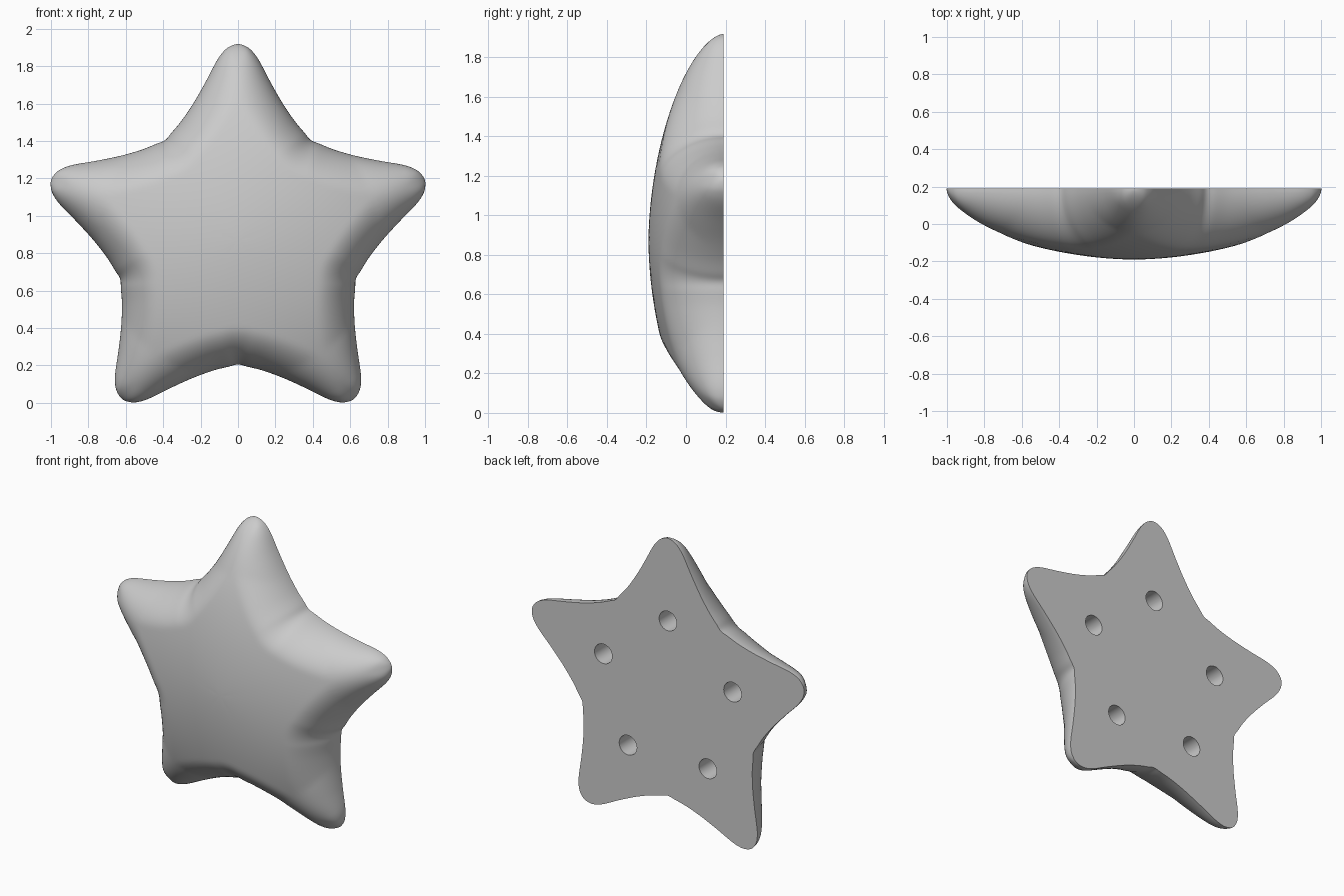
import bpy, bmesh
from math import sin, cos, pi, sqrt
from mathutils import Vector
from mathutils.kdtree import KDTree

if "Cube" in bpy.data.objects:
    bpy.data.objects.remove(bpy.data.objects["Cube"])

ARM, DEPTH, BACK, CENTRE = 1.05, 0.38, 0.19, 0.868
EDGE = 0.2      # width of the rounded border
RINGS = 36

# Half of one arm: (distance along the arm, half width), tip to notch
HALF = [(1.05, 0), (1.038, .042), (1.012, .076), (.96, .114), (.85, .172),
        (.736, .237), (.64, .302), (.5755, .356), (.536, .39)]


def star_points():
    """Control points all round the star, clockwise from the top tip."""
    arm = [(a, -w) for a, w in HALF[:0:-1]] + HALF[:-1]
    points = []
    for i in range(5):
        t = i * 2 * pi / 5
        points += [Vector((a * sin(t) + w * cos(t), a * cos(t) - w * sin(t))) for a, w in arm]
    return points


def smooth_loop(points, steps):
    """Closed Catmull-Rom curve."""
    out, n = [], len(points)
    for i in range(n):
        p, q, r, s = (points[(i + k) % n] for k in (-1, 0, 1, 2))
        for j in range(steps):
            t = j / steps
            out.append((2 * q + (r - p) * t + (2 * p - 5 * q + 4 * r - s) * t ** 2
                        + (3 * q - p - 3 * r + s) * t ** 3) / 2)
    return out


outline = smooth_loop(star_points(), 5)
dense = smooth_loop(star_points(), 60)
tree = KDTree(len(dense))
for i, p in enumerate(dense):
    tree.insert(p.to_3d(), i)
tree.balance()


def rim_distance(p):
    return tree.find(p.to_3d())[2]


def height(p):
    """Domed ridge, falling in a quarter round to the rim."""
    r = min(p.length, ARM)
    dome = DEPTH * (1 - (r / ARM) ** 1.8) ** 0.6
    width = min(EDGE, rim_distance(Vector((0, r))))
    x = min(1, rim_distance(p) / max(width, 1e-4))
    return dome * sqrt(1 - (1 - x) ** 2)


# Star body: rings from the rim to the middle, with a flat back
bm = bmesh.new()
loops = []
for k in range(RINGS):
    s = 1 - (k / RINGS) ** 2
    loops.append([bm.verts.new((p.x * s, BACK - (height(p * s) if k else 0), p.y * s + CENTRE))
                  for p in outline])
middle = bm.verts.new((0, BACK - DEPTH, CENTRE))
n = len(outline)
for i in range(n):
    j = (i + 1) % n
    for a, b in zip(loops, loops[1:]):
        bm.faces.new((a[i], a[j], b[j], b[i]))
    bm.faces.new((loops[-1][i], loops[-1][j], middle))
bm.faces.new(loops[0])
bmesh.ops.recalc_face_normals(bm, faces=bm.faces)
mesh = bpy.data.meshes.new("star_body")
bm.to_mesh(mesh)
bm.free()
star = bpy.data.objects.new("star_body", mesh)
bpy.context.collection.objects.link(star)

grey = bpy.data.materials.new("plain_grey")
grey.use_nodes = True
colour = (0.6, 0.6, 0.6, 1)
grey.diffuse_color = colour
grey.node_tree.nodes["Principled BSDF"].inputs["Base Color"].default_value = colour
mesh.materials.append(grey)

# Five round sockets in the back, one per arm
bpy.context.view_layer.objects.active = star
for i in range(5):
    t = i * 2 * pi / 5
    bpy.ops.mesh.primitive_cylinder_add(
        vertices=32, radius=0.065, depth=0.4, rotation=(pi / 2, 0, 0),
        location=(0.5 * sin(t), BACK, CENTRE + 0.5 * cos(t)))
    cutter = bpy.context.object
    cutter.name = "socket_cutter"
    cutter.hide_render = True
    cutter.data.materials.append(grey)
    bpy.context.view_layer.objects.active = star
    cut = star.modifiers.new("socket", "BOOLEAN")
    cut.operation, cut.solver, cut.object = "DIFFERENCE", "EXACT", cutter
    bpy.ops.object.modifier_apply(modifier=cut.name)
    bpy.data.objects.remove(cutter)

bpy.ops.object.select_all(action="DESELECT")
star.select_set(True)
bpy.context.view_layer.objects.active = star
bpy.ops.object.shade_smooth_by_angle(angle=0.7)
